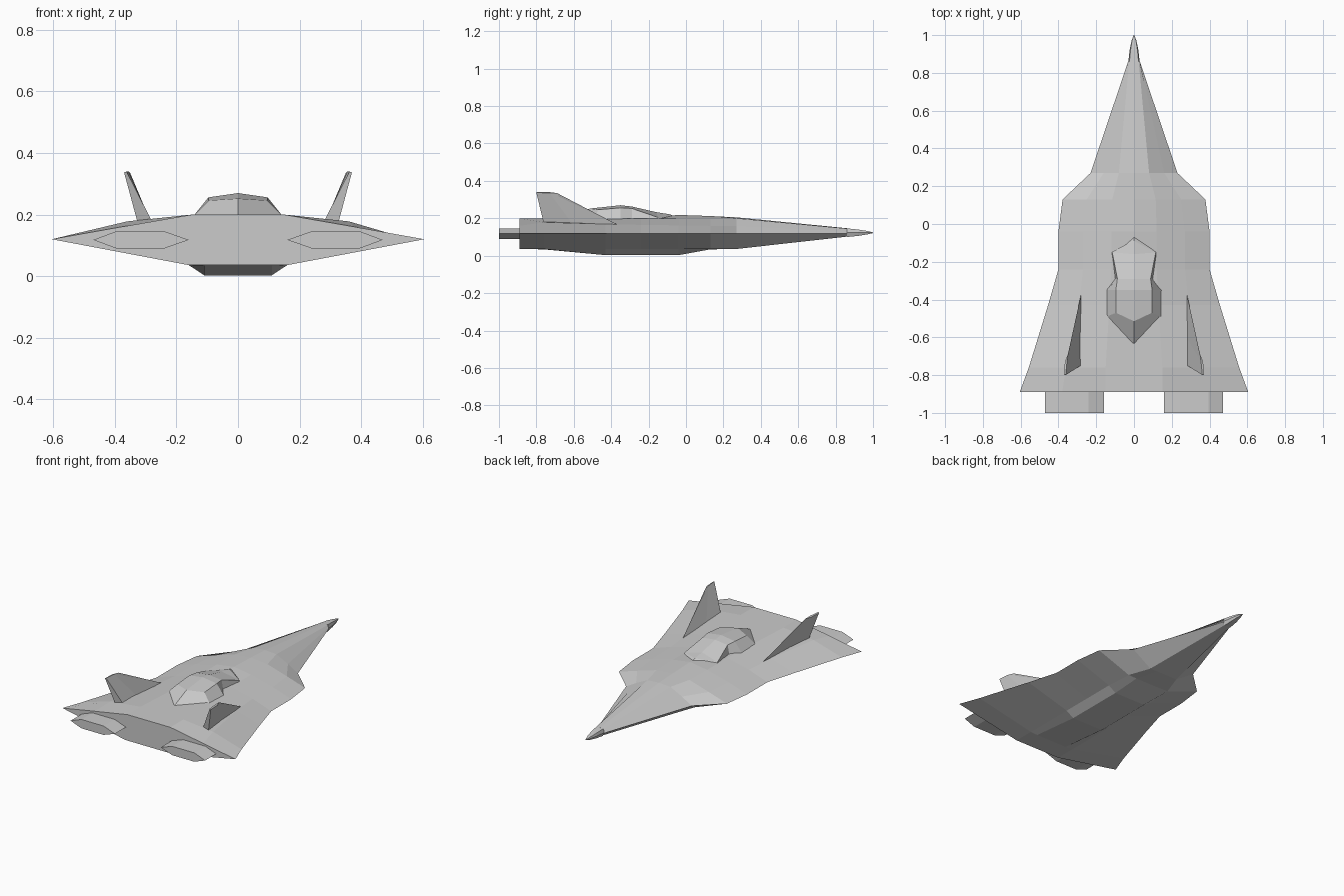
import bpy, bmesh


def make_object(name, verts, faces):
    mesh = bpy.data.meshes.new(name)
    bm = bmesh.new()
    vs = [bm.verts.new(v) for v in verts]
    for f in faces:
        bm.faces.new([vs[i] for i in f])
    bmesh.ops.remove_doubles(bm, verts=bm.verts, dist=0.0005)
    bmesh.ops.recalc_face_normals(bm, faces=bm.faces)
    bm.to_mesh(mesh)
    bm.free()
    obj = bpy.data.objects.new(name, mesh)
    bpy.context.collection.objects.link(obj)
    return obj


def loft(name, rings):
    """Skin a list of equal-length closed rings and cap both ends."""
    n = len(rings[0])
    verts = [p for r in rings for p in r]
    faces = [(k * n + i, k * n + (i + 1) % n, (k + 1) * n + (i + 1) % n, (k + 1) * n + i)
             for k in range(len(rings) - 1) for i in range(n)]
    faces += [tuple(range(n)), tuple(range(len(verts) - n, len(verts)))]
    return make_object(name, verts, faces)


def hull_ring(y, w, xm, zm, xt, zt, zc, xs, zs, xb, zb):
    half = [(xt, zt), (xm, zm), (w, 0.12), (xs, zs), (xb, zb)]
    pts = [(0, zc)] + half + [(0, zb)] + [(-x, z) for x, z in reversed(half)]
    return [(x, y, z) for x, z in pts]


# Main hull: y, edge, shoulder x/z, deck x/z, spine z, chine x/z, keel x/z
sections = [
    (-0.89, 0.605, 0.38, 0.160, 0.15, 0.20, 0.20, 0.16, 0.036, 0.11, 0.036),
    (-0.76, 0.557, 0.36, 0.178, 0.15, 0.20, 0.20, 0.16, 0.036, 0.11, 0.034),
    (-0.43, 0.455, 0.29, 0.168, 0.13, 0.20, 0.20, 0.16, 0.036, 0.11, 0.003),
    (-0.24, 0.400, 0.27, 0.165, 0.12, 0.20, 0.20, 0.16, 0.036, 0.11, 0.003),
    (-0.04, 0.400, 0.27, 0.162, 0.12, 0.20, 0.218, 0.16, 0.036, 0.11, 0.003),
    (0.13, 0.378, 0.25, 0.160, 0.115, 0.20, 0.212, 0.15, 0.036, 0.09, 0.034),
    (0.27, 0.230, 0.16, 0.160, 0.08, 0.20, 0.205, 0.10, 0.036, 0.05, 0.036),
    (0.86, 0.031, 0.030, 0.130, 0.025, 0.145, 0.147, 0.02, 0.103, 0.015, 0.102),
]
loft("hull", [hull_ring(*s) for s in sections])

# Rounded nose tip
nose = []
for y, w, h in [(0.86, 0.030, 0.023), (0.92, 0.023, 0.017),
                (0.97, 0.013, 0.009), (1.0, 0.002, 0.002)]:
    nose.append([(x * w, y, 0.123 + z * h) for x, z in
                 [(0.8, 1), (1, 0), (0.7, -1), (-0.7, -1), (-1, 0), (-0.8, 1)]])
loft("nose_tip", nose)

# Cockpit hump: deck outline and raised roof with a centre ridge
base = [(0, -0.07, 0.215), (0.12, -0.15, 0.195), (0.10, -0.29, 0.195), (0.145, -0.35, 0.195),
        (0.145, -0.49, 0.195), (0, -0.645, 0.195)]
roof = [(0, -0.09, 0.222), (0.115, -0.15, 0.205), (0.088, -0.29, 0.253), (0.096, -0.35, 0.256),
        (0.095, -0.47, 0.246), (0, -0.515, 0.252)]
ring = lambda half: half + [(-x, y, z) for x, y, z in reversed(half[1:-1])]
verts = ring(base) + ring(roof) + [(0, -0.29, 0.263), (0, -0.35, 0.27), (0, -0.16, 0.233)]
faces = [(i, (i + 1) % 10, 10 + (i + 1) % 10, 10 + i) for i in range(10)]
for a, b, c, d, e, f in [(10, 11, 12, 13, 14, 15), (10, 19, 18, 17, 16, 15)]:
    faces += [(a, b, 22), (b, c, 20, 22), (c, d, 21, 20), (d, e, f, 21)]
make_object("cockpit", verts, faces)

for side, label in [(1, "right"), (-1, "left")]:
    # Canted tail fin
    lower = [(0.280, -0.37, 0.168), (0.278, -0.60, 0.165), (0.283, -0.75, 0.185),
             (0.325, -0.76, 0.170), (0.300, -0.60, 0.160)]
    upper = [(0.350, -0.69, 0.335), (0.355, -0.73, 0.340), (0.362, -0.80, 0.340),
             (0.370, -0.80, 0.337), (0.366, -0.73, 0.336)]
    loft(label + "_fin", [[(side * x, y, z) for x, y, z in r] for r in (lower, upper)])

    # Flattened six-sided exhaust
    profile = [(0.16, 0.118), (0.24, 0.146), (0.395, 0.146),
               (0.47, 0.118), (0.395, 0.090), (0.24, 0.090)]
    loft(label + "_engine", [[(side * x, y, z) for x, z in profile] for y in (-1.0, -0.87)])
